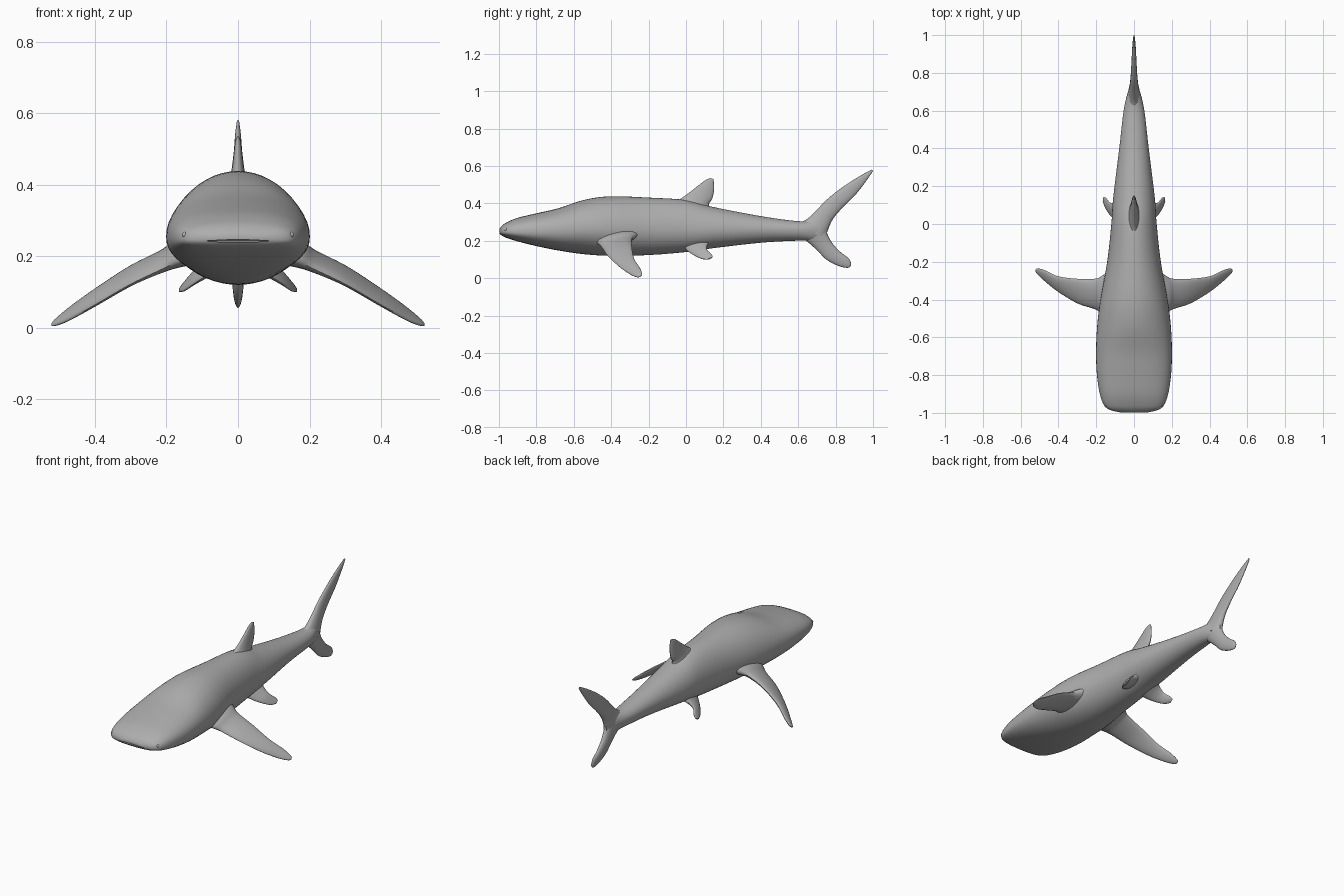
import bpy, bmesh, math
from mathutils import Vector

skin = bpy.data.materials.new("grey skin")
skin.diffuse_color = (0.42, 0.42, 0.42, 1)


def spline(rows, steps):
    """Smoothly resample rows of numbers (Catmull-Rom)."""
    out = []
    n = len(rows)
    for i in range(n - 1):
        p0, p1, p2, p3 = (rows[max(0, min(n - 1, i + k))] for k in (-1, 0, 1, 2))
        for s in range(steps):
            t = s / steps
            out.append([0.5 * (2 * b + (c - a) * t + (2 * a - 5 * b + 4 * c - d) * t * t
                               + (3 * b - a - 3 * c + d) * t ** 3)
                        for a, b, c, d in zip(p0, p1, p2, p3)])
    out.append(list(rows[-1]))
    return out


def finish(name, bm):
    bmesh.ops.recalc_face_normals(bm, faces=bm.faces)
    me = bpy.data.meshes.new(name)
    bm.to_mesh(me)
    bm.free()
    ob = bpy.data.objects.new(name, me)
    bpy.context.collection.objects.link(ob)
    me.materials.append(skin)
    bpy.ops.object.select_all(action='DESELECT')
    ob.select_set(True)
    bpy.context.view_layer.objects.active = ob
    bpy.ops.object.shade_smooth_by_angle(angle=math.radians(50))
    return ob


def loft(name, rings):
    """Skin a list of closed rings and close both ends with a fan."""
    bm = bmesh.new()
    loops = [[bm.verts.new(p) for p in ring] for ring in rings]
    for a, b in zip(loops, loops[1:]):
        for i in range(len(a)):
            j = (i + 1) % len(a)
            bm.faces.new((a[i], a[j], b[j], b[i]))
    for ring in (loops[0], loops[-1]):
        mid = bm.verts.new(sum((v.co for v in ring), Vector()) / len(ring))
        for i in range(len(ring)):
            bm.faces.new((ring[i], ring[(i + 1) % len(ring)], mid))
    return finish(name, bm)


def fin(name, sections, normal, side=1):
    """Sections: leading point, trailing point, half thickness."""
    rings = []
    up = Vector(normal).normalized()
    rows = [(*a, *b, t) for a, b, t in sections]
    for r in spline(rows, 6):
        lead, trail = Vector(r[:3]), Vector(r[3:6])
        mid, half = (lead + trail) / 2, (lead - trail) / 2
        ring = []
        for k in range(20):
            a = math.tau * k / 20
            p = mid + half * math.cos(a) + up * max(r[6], 0.001) * math.sin(a)
            ring.append((p.x * side, p.y, p.z))
        rings.append(ring)
    return loft(name, rings)


def ellipsoid(name, loc, size):
    bm = bmesh.new()
    bmesh.ops.create_uvsphere(bm, u_segments=32, v_segments=16, radius=1)
    for v in bm.verts:
        v.co = Vector(loc) + Vector(c * s for c, s in zip(v.co, size))
    return finish(name, bm)


# Body stations: y, half width, bottom z, widest z, top z, squareness
stations = [
    (-0.998, 0.07, 0.240, 0.250, 0.262, 0.8),
    (-0.985, 0.125, 0.228, 0.248, 0.280, 0.8),
    (-0.96, 0.158, 0.216, 0.248, 0.298, 0.8),
    (-0.90, 0.181, 0.197, 0.248, 0.323, 0.82),
    (-0.80, 0.196, 0.172, 0.250, 0.347, 0.85),
    (-0.68, 0.201, 0.148, 0.255, 0.375, 0.9),
    (-0.54, 0.195, 0.128, 0.260, 0.420, 1.0),
    (-0.40, 0.178, 0.120, 0.260, 0.438, 1.0),
    (-0.20, 0.142, 0.124, 0.260, 0.431, 1.0),
    (0.00, 0.120, 0.140, 0.260, 0.418, 1.0),
    (0.14, 0.110, 0.160, 0.260, 0.382, 1.0),
    (0.40, 0.078, 0.190, 0.262, 0.332, 1.0),
    (0.60, 0.055, 0.201, 0.258, 0.305, 1.0),
    (0.70, 0.032, 0.200, 0.255, 0.308, 1.0),
    (0.755, 0.010, 0.220, 0.250, 0.285, 1.0),
]
rings = []
for y, w, lo, mid, hi, p in spline(stations, 5):
    ring = []
    for k in range(48):
        a = math.tau * k / 48
        c, s = math.cos(a), math.sin(a)
        x = w * math.copysign(abs(c) ** p, c)
        z = mid + (hi - mid if s > 0 else mid - lo) * math.copysign(abs(s) ** p, s)
        ring.append((x, y, z))
    rings.append(ring)
body = loft("body", rings)

# Mouth slit carved into the snout
cutter = ellipsoid("mouth_cutter", (0, -0.958, 0.243), (0.14, 0.046, 0.007))
mod = body.modifiers.new("mouth", 'BOOLEAN')
mod.operation = 'DIFFERENCE'
mod.solver = 'EXACT'
mod.object = cutter
bpy.context.view_layer.objects.active = body
bpy.ops.object.modifier_apply(modifier=mod.name)
bpy.data.objects.remove(cutter)
body.select_set(True)
bpy.ops.object.shade_smooth_by_angle(angle=math.radians(50))

# Paired parts: eyes, pectoral fins, pelvic fins
for side, tag in ((1, "left"), (-1, "right")):
    ellipsoid(tag + "_eye", (0.149 * side, -0.962, 0.260), (0.008, 0.008, 0.008))
    fin(tag + "_pectoral_fin", [
        ((0.11, -0.50, 0.205), (0.11, -0.23, 0.245), 0.045),
        ((0.17, -0.472, 0.185), (0.17, -0.275, 0.225), 0.034),
        ((0.21, -0.450, 0.165), (0.21, -0.290, 0.208), 0.024),
        ((0.30, -0.420, 0.122), (0.30, -0.290, 0.168), 0.017),
        ((0.40, -0.360, 0.064), (0.40, -0.277, 0.104), 0.014),
        ((0.475, -0.300, 0.022), (0.465, -0.248, 0.058), 0.011),
        ((0.512, -0.265, 0.007), (0.505, -0.235, 0.026), 0.007),
        ((0.522, -0.250, 0.006), (0.519, -0.238, 0.014), 0.002),
    ], (0.45, -0.25, 0.86), side)
    fin(tag + "_pelvic_fin", [
        ((0.05, -0.02, 0.175), (0.05, 0.14, 0.205), 0.028),
        ((0.09, 0.01, 0.145), (0.09, 0.115, 0.180), 0.017),
        ((0.125, 0.045, 0.122), (0.125, 0.112, 0.153), 0.011),
        ((0.152, 0.085, 0.104), (0.148, 0.138, 0.127), 0.008),
        ((0.165, 0.118, 0.101), (0.162, 0.142, 0.112), 0.003),
    ], (0.45, -0.25, 0.86), side)

# Dorsal fin
fin("dorsal_fin", [
    ((0, -0.10, 0.395), (0, 0.15, 0.350), 0.042),
    ((0, -0.03, 0.425), (0, 0.122, 0.390), 0.026),
    ((0, 0.02, 0.460), (0, 0.140, 0.425), 0.018),
    ((0, 0.065, 0.495), (0, 0.150, 0.470), 0.013),
    ((0, 0.105, 0.525), (0, 0.149, 0.510), 0.008),
    ((0, 0.132, 0.535), (0, 0.146, 0.530), 0.003),
], (1, 0, 0))

# Tail fin: long upper lobe and short lower lobe
fin("tail_upper_lobe", [
    ((0, 0.58, 0.285), (0, 0.745, 0.215), 0.036),
    ((0, 0.64, 0.312), (0, 0.758, 0.255), 0.029),
    ((0, 0.69, 0.355), (0, 0.785, 0.315), 0.022),
    ((0, 0.75, 0.418), (0, 0.835, 0.375), 0.017),
    ((0, 0.83, 0.482), (0, 0.905, 0.445), 0.013),
    ((0, 0.92, 0.541), (0, 0.962, 0.518), 0.009),
    ((0, 0.985, 0.577), (0, 0.996, 0.567), 0.004),
    ((0, 0.996, 0.580), (0, 1.0, 0.575), 0.002),
], (1, 0, 0))
fin("tail_lower_lobe", [
    ((0, 0.60, 0.225), (0, 0.745, 0.285), 0.034),
    ((0, 0.65, 0.194), (0, 0.757, 0.235), 0.026),
    ((0, 0.70, 0.150), (0, 0.783, 0.187), 0.020),
    ((0, 0.75, 0.100), (0, 0.825, 0.141), 0.016),
    ((0, 0.81, 0.068), (0, 0.868, 0.108), 0.012),
    ((0, 0.855, 0.056), (0, 0.882, 0.083), 0.007),
    ((0, 0.873, 0.058), (0, 0.882, 0.068), 0.002),
], (1, 0, 0))
